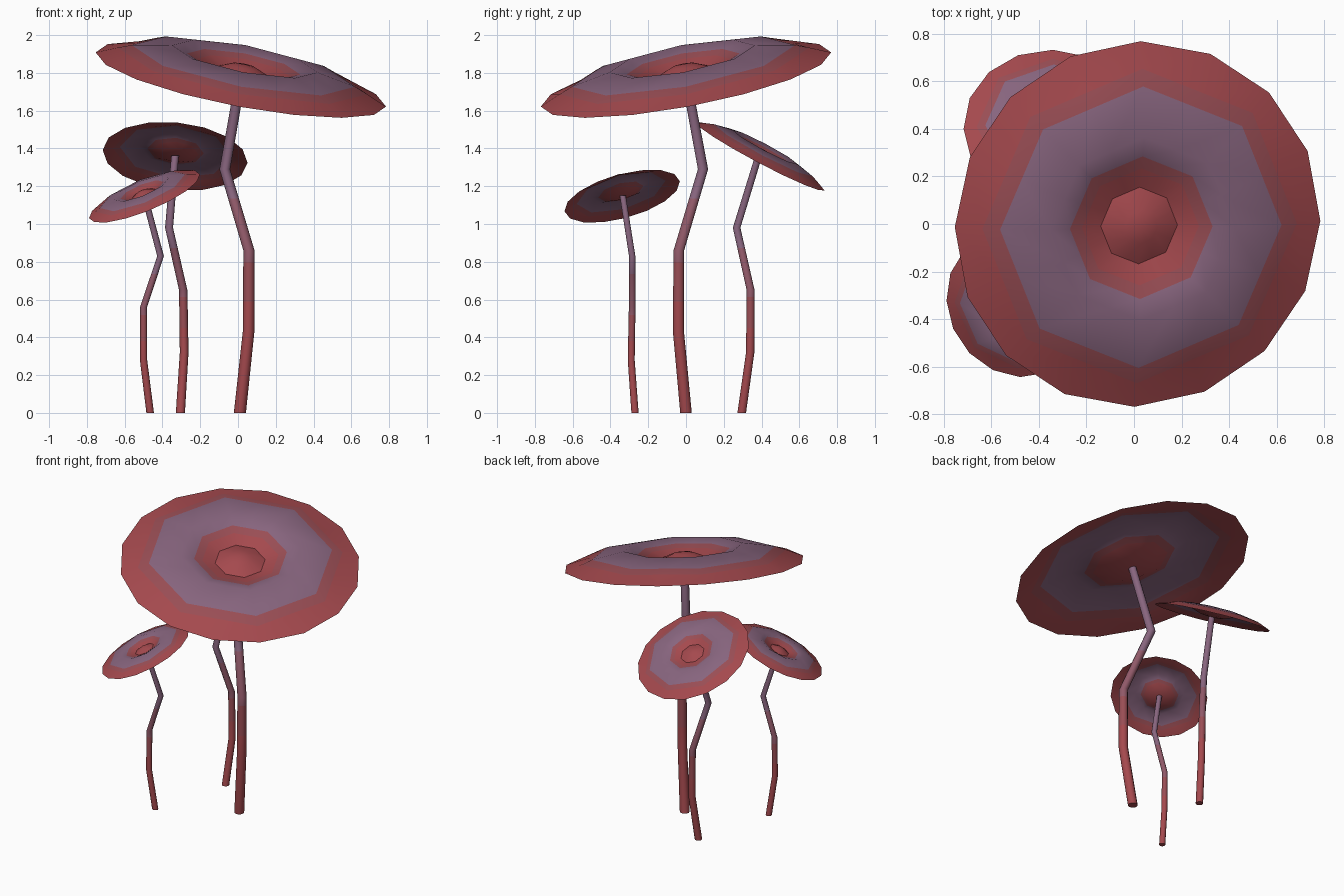
import bpy, bmesh, math
from mathutils import Vector

if "Cube" in bpy.data.objects:
    bpy.data.objects.remove(bpy.data.objects["Cube"])


def material(name, rgb):
    m = bpy.data.materials.new(name)
    m.diffuse_color = (*rgb, 1)
    m.use_nodes = True
    m.node_tree.nodes["Principled BSDF"].inputs["Base Color"].default_value = m.diffuse_color
    return m


RED, DULL, ROSE, PLUM = range(4)
MATS = [material("red", (0.375, 0.067, 0.076)),
        material("dull_red", (0.32, 0.075, 0.09)),
        material("rose", (0.28, 0.10, 0.14)),
        material("plum", (0.245, 0.13, 0.21))]


def finish(name, bm):
    bmesh.ops.recalc_face_normals(bm, faces=bm.faces)
    me = bpy.data.meshes.new(name)
    bm.to_mesh(me)
    bm.free()
    ob = bpy.data.objects.new(name, me)
    bpy.context.collection.objects.link(ob)
    for m in MATS:
        me.materials.append(m)
    bpy.ops.object.select_all(action='DESELECT')
    ob.select_set(True)
    bpy.context.view_layer.objects.active = ob
    bpy.ops.object.shade_smooth_by_angle(angle=math.radians(40))
    return ob


def bridge(bm, a, b, mat):
    n = len(a)
    for i in range(n):
        j = (i + 1) % n
        bm.faces.new((a[i], a[j], b[j], b[i])).material_index = mat


# Cap profile for a radius of 1: (radius, height, colour of the band inside it)
TOP = [(0.86, 0.06, DULL), (0.77, 0.095, PLUM), (0.5, 0.145, PLUM),
       (0.39, 0.109, DULL), (0.32, 0.084, RED), (0.21, 0.045, RED),
       (0.09, 0.095, RED)]
# The underside is hollow and follows the top
UNDER = [(0.86, 0.04, DULL), (0.77, 0.072, PLUM), (0.5, 0.12, PLUM),
         (0.39, 0.084, DULL), (0.32, 0.06, RED), (0.21, 0.02, RED)]


def cap(name, center, normal, radius):
    q = Vector((0, 0, 1)).rotation_difference(Vector(normal).normalized())
    c = Vector(center)
    bm = bmesh.new()

    def vert(x, y, z):
        return bm.verts.new(c + q @ (Vector((x, y, z)) * radius))

    def ring(r, h, octagon):
        # inner rings are octagons with a point halfway along each side
        vs = []
        for i in range(16):
            a = math.tau * i / 16
            k = r * (math.cos(math.pi / 8) if octagon and i % 2 else 1)
            vs.append(vert(k * math.cos(a), k * math.sin(a), h))
        return vs

    rim = ring(1, 0, False)
    for profile, tip in ((TOP, 0.107), (UNDER, 0.0)):
        prev, mat = rim, RED
        for r, h, inner in profile:
            cur = ring(r, h, True)
            bridge(bm, prev, cur, mat)
            prev, mat = cur, inner
        t = vert(0, 0, tip)
        for i in range(16):
            bm.faces.new((prev[i], prev[(i + 1) % 16], t)).material_index = mat
    return finish(name, bm)


def stem(name, points, r0, r1):
    pts = [Vector(p) for p in points]
    top = pts[-1].z
    cuts = [0.33 * top, 0.45 * top, 0.64 * top]
    # extra rings where the colour changes
    path = [pts[0]]
    for a, b in zip(pts, pts[1:]):
        for z in cuts:
            if a.z + 0.01 < z < b.z - 0.01:
                path.append(a.lerp(b, (z - a.z) / (b.z - a.z)))
        path.append(b)
    bm = bmesh.new()
    rings = []
    for p in path:
        r = r0 + (r1 - r0) * p.z / top
        rings.append([bm.verts.new(p + Vector((r * math.cos(math.tau * i / 10),
                                               r * math.sin(math.tau * i / 10), 0)))
                      for i in range(10)])
    for k in range(len(rings) - 1):
        mid = (path[k].z + path[k + 1].z) / 2
        bridge(bm, rings[k], rings[k + 1], sum(mid > z for z in cuts))
    bm.faces.new(rings[0]).material_index = RED
    bm.faces.new(rings[-1]).material_index = PLUM
    return finish(name, bm)


# Tall middle mushroom
cap("large_cap", (0.015, 0.0, 1.765), (0.19, -0.19, 1), 0.782)
stem("large_stem", [(0.01, 0, 0), (0.056, -0.04, 0.43), (0.058, -0.038, 0.86),
                    (-0.07, 0.09, 1.29), (0.015, 0.0, 1.775)], 0.032, 0.027)

# Small front mushroom
cap("front_cap", (-0.495, -0.338, 1.147), (-0.41, -0.28, 1), 0.316)
stem("front_stem", [(-0.465, -0.27, 0), (-0.5, -0.29, 0.28), (-0.5, -0.285, 0.56),
                    (-0.41, -0.285, 0.83), (-0.495, -0.335, 1.15)], 0.02, 0.017)

# Middle-sized back mushroom
cap("back_cap", (-0.333, 0.392, 1.358), (0.1, 0.53, 1), 0.385)
stem("back_stem", [(-0.305, 0.295, 0), (-0.285, 0.34, 0.32), (-0.29, 0.342, 0.65),
                   (-0.365, 0.268, 0.98), (-0.333, 0.385, 1.362)], 0.024, 0.02)
